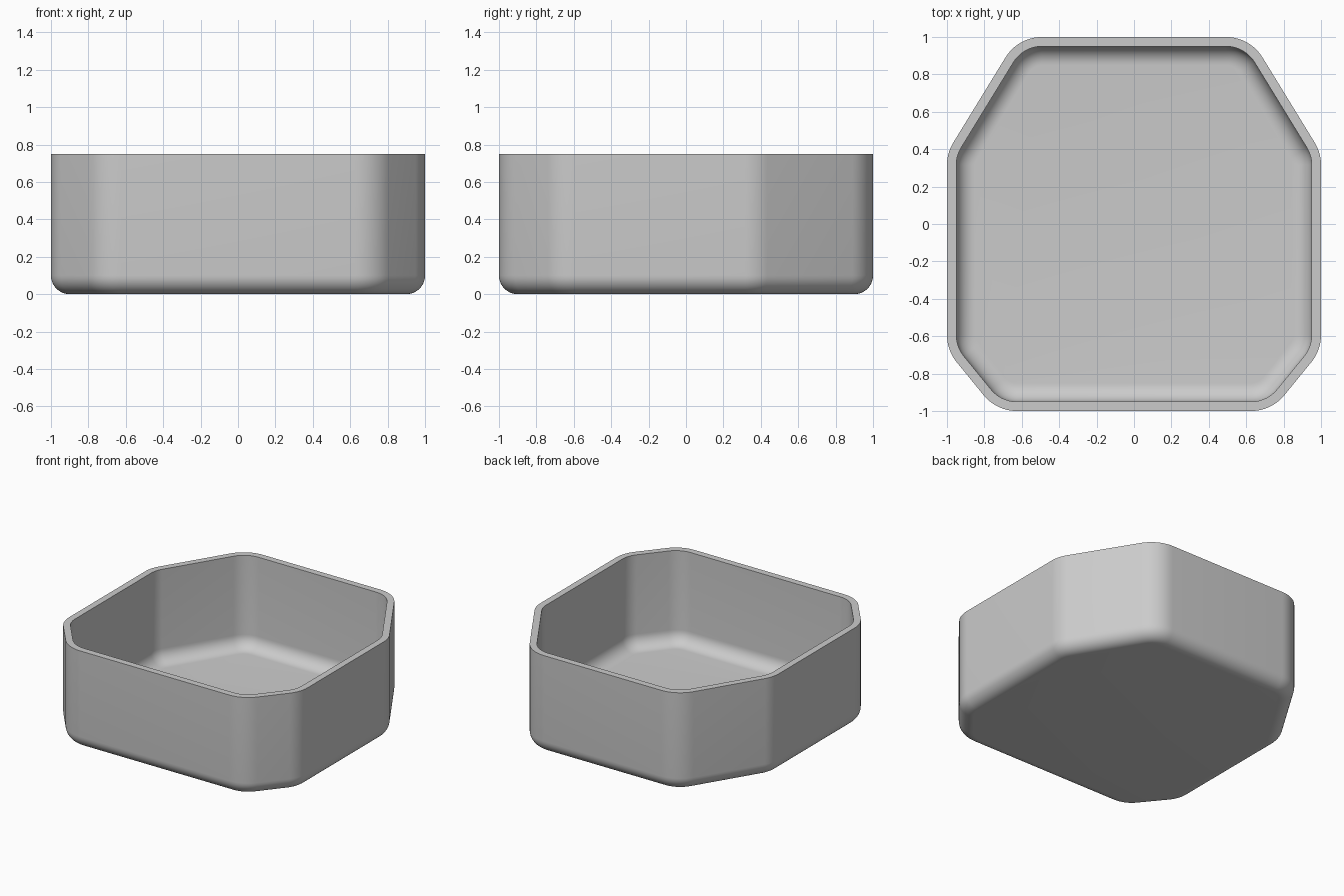
import bpy
import bmesh
import math
from mathutils import Vector

cube = bpy.data.objects.get("Cube")
if cube:
    bpy.data.objects.remove(cube, do_unlink=True)

HEIGHT = 0.75
WALL = 0.05
CORNER_R = 0.23
BASE_R = 0.1
ARC_STEPS = 10
BASE_STEPS = 10

# Plan outline, right half mirrored to a full anticlockwise octagon
half = [(0.735, -1), (1, -0.675), (1, 0.38), (0.62, 1)]
outline = [Vector(p) for p in half] + [Vector((-x, y)) for x, y in reversed(half)]


def rounded_directions(points, radius):
    """Arc centres with outward directions for every rounded corner."""
    result = []
    for i, p in enumerate(points):
        d_in = (p - points[i - 1]).normalized()
        d_out = (points[(i + 1) % len(points)] - p).normalized()
        n_in, n_out = Vector((d_in.y, -d_in.x)), Vector((d_out.y, -d_out.x))
        centre = p - (n_in + n_out) * radius / (1 + n_in.dot(n_out))
        start = math.atan2(n_in.y, n_in.x)
        turn = n_in.angle(n_out)
        for k in range(ARC_STEPS + 1):
            a = start + turn * k / ARC_STEPS
            result.append((centre, Vector((math.cos(a), math.sin(a)))))
    return result


def base_fillet(inset, floor):
    """Section from the flat floor up to the wall, as (inset, height)."""
    angles = [math.pi / 2 * k / BASE_STEPS for k in range(BASE_STEPS + 1)]
    return [(inset + BASE_R * (1 - math.sin(a)),
             floor + BASE_R * (1 - math.cos(a))) for a in angles]


# Wall section: outside going up, over the rim, inside going down
section = base_fillet(0, 0) + [(0, HEIGHT), (WALL, HEIGHT)]
section += list(reversed(base_fillet(WALL, WALL)))

bm = bmesh.new()
corners = rounded_directions(outline, CORNER_R)
rings = []
for inset, z in section:
    ring = []
    for centre, direction in corners:
        p = centre + direction * (CORNER_R - inset)
        ring.append(bm.verts.new((p.x, p.y, z)))
    rings.append(ring)

count = len(corners)
for low, high in zip(rings, rings[1:]):
    for i in range(count):
        j = (i + 1) % count
        bm.faces.new((low[i], low[j], high[j], high[i]))

# Underside and inner floor
bm.faces.new(list(reversed(rings[0])))
bm.faces.new(rings[-1])
bmesh.ops.recalc_face_normals(bm, faces=bm.faces)

mesh = bpy.data.meshes.new("tray")
bm.to_mesh(mesh)
bm.free()
tray = bpy.data.objects.new("tray", mesh)
bpy.context.collection.objects.link(tray)

# Plain grey
grey = bpy.data.materials.new("light_grey")
grey.use_nodes = True
colour = (0.6, 0.6, 0.6, 1)
grey.diffuse_color = colour
grey.node_tree.nodes["Principled BSDF"].inputs["Base Color"].default_value = colour
mesh.materials.append(grey)

bpy.ops.object.select_all(action="DESELECT")
tray.select_set(True)
bpy.context.view_layer.objects.active = tray
bpy.ops.object.shade_smooth_by_angle(angle=math.radians(35))
